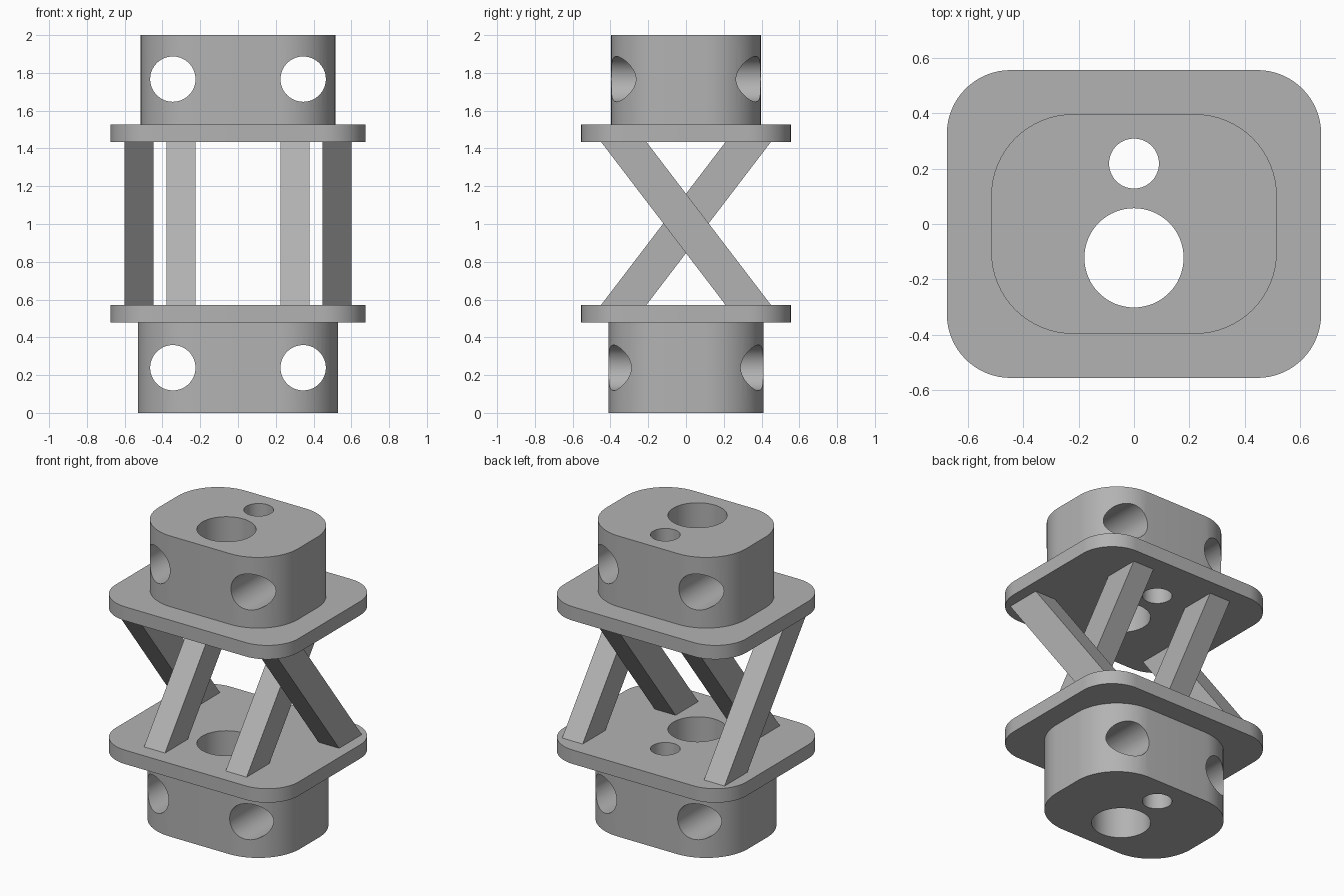
import bpy, bmesh, math
from mathutils import Matrix, Vector

old = bpy.data.objects.get("Cube")
if old:
    bpy.data.objects.remove(old, do_unlink=True)

grey = bpy.data.materials.new("mid grey")
grey.use_nodes = True
GREY = (0.45, 0.45, 0.45, 1)
grey.diffuse_color = GREY
grey.node_tree.nodes["Principled BSDF"].inputs["Base Color"].default_value = GREY


def finish(name, bm):
    bmesh.ops.recalc_face_normals(bm, faces=bm.faces)
    mesh = bpy.data.meshes.new(name)
    bm.to_mesh(mesh)
    bm.free()
    mesh.materials.append(grey)
    obj = bpy.data.objects.new(name, mesh)
    bpy.context.collection.objects.link(obj)
    return obj


def extruded(name, outline, direction):
    """Closed prism: an outline pushed along a direction."""
    bm = bmesh.new()
    face = bm.faces.new([bm.verts.new(p) for p in outline])
    result = bmesh.ops.extrude_face_region(bm, geom=[face], use_keep_orig=True)
    moved = [v for v in result["geom"] if isinstance(v, bmesh.types.BMVert)]
    bmesh.ops.translate(bm, verts=moved, vec=direction)
    return finish(name, bm)


def rounded_slab(name, half_x, half_y, radius, bottom, top, steps=16):
    outline = []
    for corner, (sx, sy) in enumerate([(1, 1), (-1, 1), (-1, -1), (1, -1)]):
        for i in range(steps + 1):
            a = (corner + i / steps) * math.pi / 2
            outline.append((sx * (half_x - radius) + radius * math.cos(a),
                            sy * (half_y - radius) + radius * math.sin(a), bottom))
    return extruded(name, outline, Vector((0, 0, top - bottom)))


def drill(obj, centre, radius, rotation=Matrix()):
    """Cut a straight round hole right through a part."""
    bm = bmesh.new()
    bmesh.ops.create_cone(bm, cap_ends=True, segments=64, radius1=radius, radius2=radius,
                          depth=3, matrix=Matrix.Translation(centre) @ rotation)
    cutter = finish("hole_cutter", bm)
    cutter.hide_render = True
    mod = obj.modifiers.new("hole", 'BOOLEAN')
    mod.operation = 'DIFFERENCE'
    mod.solver = 'EXACT'
    mod.object = cutter
    bpy.context.view_layer.objects.active = obj
    bpy.ops.object.modifier_apply(modifier=mod.name)
    bpy.data.objects.remove(cutter, do_unlink=True)


def smooth(obj):
    bpy.ops.object.select_all(action='DESELECT')
    obj.select_set(True)
    bpy.context.view_layer.objects.active = obj
    bpy.ops.object.shade_smooth_by_angle(angle=math.radians(30))


# End blocks and flange plates
lower_block = rounded_slab("lower_block", 0.53, 0.41, 0.31, 0, 0.478)
upper_block = rounded_slab("upper_block", 0.515, 0.396, 0.295, 1.528, 2)
lower_plate = rounded_slab("lower_plate", 0.675, 0.555, 0.23, 0.478, 0.571)
upper_plate = rounded_slab("upper_plate", 0.675, 0.555, 0.23, 1.435, 1.528)

# Vertical bores through every part
for part in (lower_block, upper_block, lower_plate, upper_plate):
    drill(part, (0, -0.122, 1), 0.179)
    drill(part, (0, 0.218, 1), 0.09)

# Pairs of front-to-back bores through the blocks
across = Matrix.Rotation(math.pi / 2, 4, 'X')
for part, height in ((lower_block, 0.239), (upper_block, 1.767)):
    for side in (-1, 1):
        drill(part, (side * 0.345, 0, height), 0.12, across)

for part in (lower_block, upper_block, lower_plate, upper_plate):
    smooth(part)

# Crossed struts: outer pair leans forward, inner pair leans back
for kind, inner_x, width, lean in (("outer", 0.448, 0.152, 1), ("inner", 0.224, 0.155, -1)):
    for side, label in ((1, "left"), (-1, "right")):
        x = side * inner_x
        outline = [(x, lean * y, z) for y, z in
                   ((0.21, 0.571), (0.45, 0.571), (-0.21, 1.435), (-0.45, 1.435))]
        extruded(f"{kind}_strut_{label}", outline, Vector((side * width, 0, 0)))
